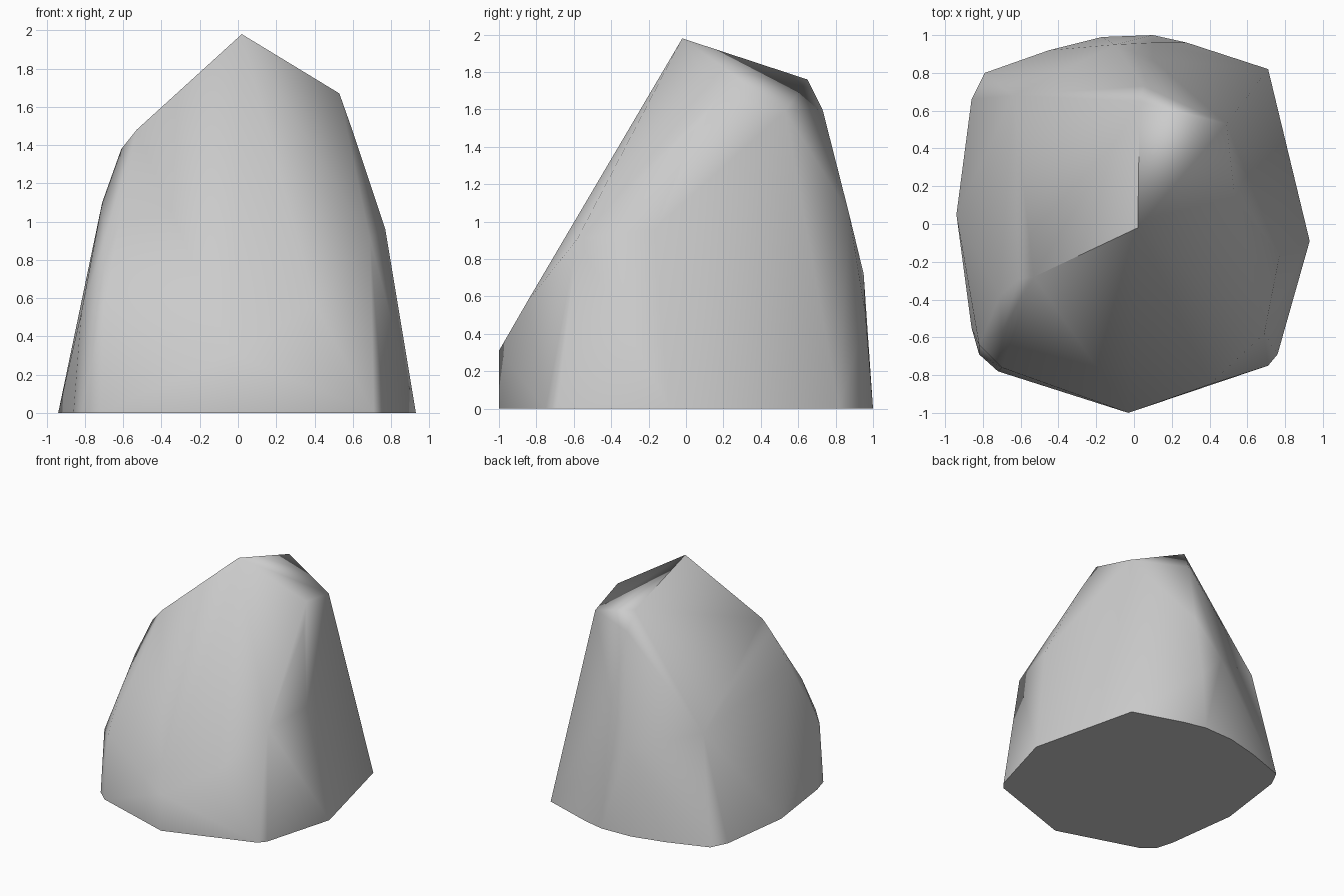
import bpy, bmesh, math

if "Cube" in bpy.data.objects:
    bpy.data.objects.remove(bpy.data.objects["Cube"])

# Outline of the rock where it meets the ground
base = [(-.94, .05), (-.86, .66), (-.79, .8), (-.45, .92), (-.17, .99), (.1, 1), (.28, .96),
        (.71, .82), (.93, -.09), (.76, -.69), (.71, -.75), (-.03, -1), (-.72, -.78),
        (-.82, -.69), (-.86, -.55)]

# Chiselled corners above the ground
corners = [
    # peak and rear shoulder
    (.02, -.02, 1.98), (.03, .65, 1.76), (.53, .17, 1.67), (.49, .53, 1.59), (.05, .73, 1.6),
    # right flank
    (.59, .05, 1.5), (.77, -.17, .96), (.69, -.58, .91),
    # front face
    (-.03, -1, .31), (.4, -.85, .57), (-.7, -.76, .56),
    # left flank
    (-.53, -.28, 1.48), (-.61, -.29, 1.38), (-.71, -.38, 1.1), (-.7, -.57, .9),
    (-.82, -.64, .52), (-.64, .68, .89),
    # back
    (.1, .87, 1.05), (-.1, .95, .72), (.1, .96, .5),
]

# Wrap the corners into one faceted boulder
bm = bmesh.new()
for x, y in base:
    bm.verts.new((x, y, 0))
for p in corners:
    bm.verts.new(p)
bmesh.ops.convex_hull(bm, input=bm.verts[:])
loose = [v for v in bm.verts if not v.link_faces]
bmesh.ops.delete(bm, geom=loose, context='VERTS')
bmesh.ops.recalc_face_normals(bm, faces=bm.faces[:])

mesh = bpy.data.meshes.new("rock")
bm.to_mesh(mesh)
bm.free()
rock = bpy.data.objects.new("rock", mesh)
bpy.context.collection.objects.link(rock)

# Soft facets weighted by area so the big planes stay flat, crisp ground edge
bpy.context.view_layer.objects.active = rock
rock.select_set(True)
bpy.ops.object.shade_smooth_by_angle(angle=math.radians(60))
weighted = rock.modifiers.new("flat_planes", 'WEIGHTED_NORMAL')
weighted.keep_sharp = True
